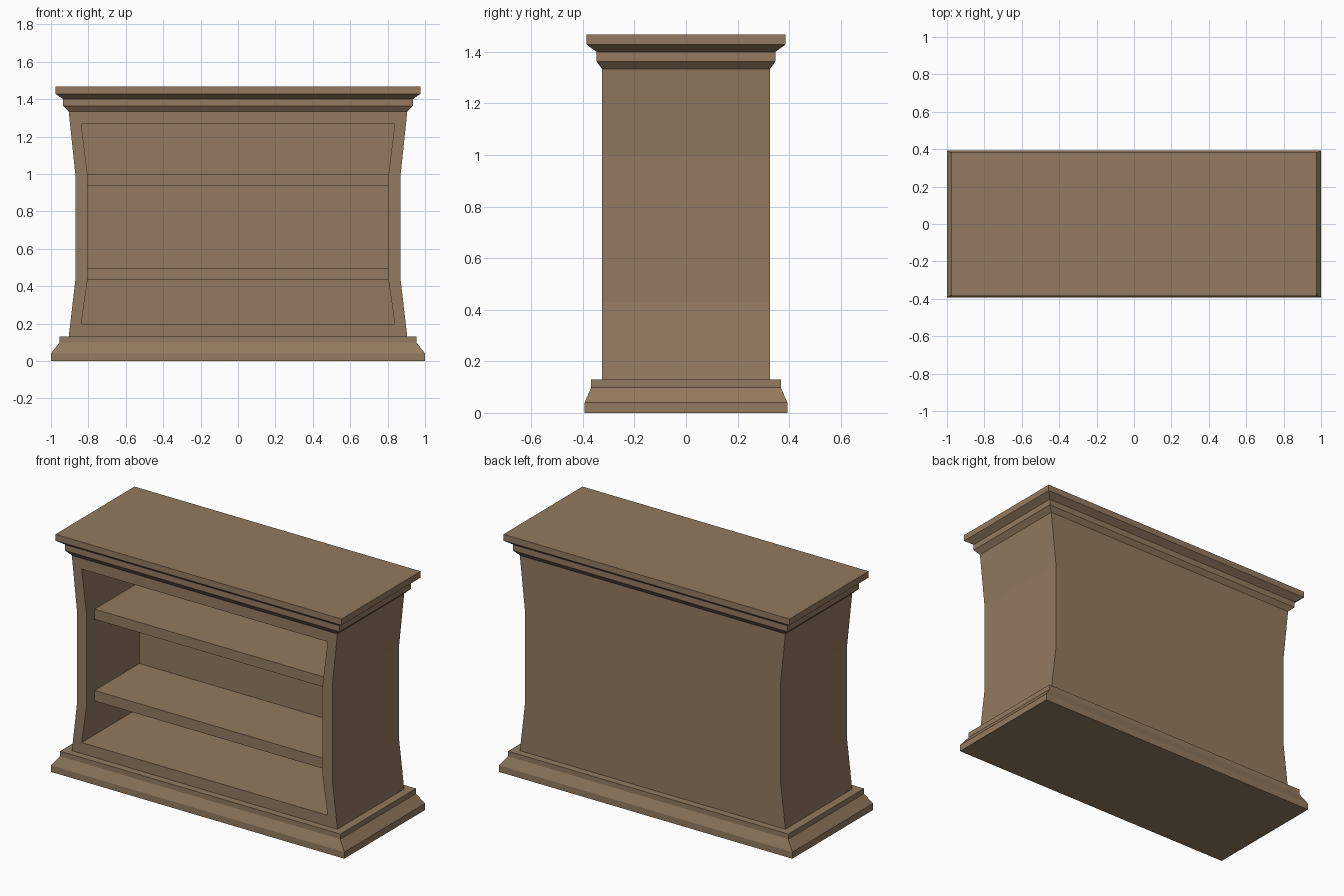
import bpy, bmesh

cube = bpy.data.objects.get("Cube")
if cube:
    bpy.data.objects.remove(cube, do_unlink=True)

wood = bpy.data.materials.new("brown wood")
wood.use_nodes = True
COLOUR = (0.29, 0.195, 0.115, 1)
wood.diffuse_color = COLOUR
bsdf = next(n for n in wood.node_tree.nodes if n.type == "BSDF_PRINCIPLED")
bsdf.inputs["Base Color"].default_value = COLOUR
bsdf.inputs["Roughness"].default_value = 0.8


def finish(name, bm):
    bmesh.ops.recalc_face_normals(bm, faces=bm.faces)
    mesh = bpy.data.meshes.new(name)
    bm.to_mesh(mesh)
    bm.free()
    mesh.materials.append(wood)
    obj = bpy.data.objects.new(name, mesh)
    bpy.context.collection.objects.link(obj)
    return obj


def bridge(bm, a, b):
    """Join two closed loops of vertices with quads."""
    n = len(a)
    for i in range(n):
        j = (i + 1) % n
        bm.faces.new((a[i], a[j], b[j], b[i]))


def moulding(name, profile):
    """Stack of rectangles given as (half width, half depth, height)."""
    bm = bmesh.new()
    rings = [[bm.verts.new((sx * w, sy * d, z))
              for sx, sy in ((-1, -1), (1, -1), (1, 1), (-1, 1))]
             for w, d, z in profile]
    for a, b in zip(rings, rings[1:]):
        bridge(bm, a, b)
    bm.faces.new(rings[0])
    bm.faces.new(rings[-1])
    return finish(name, bm)


def outline(bm, side, y):
    """Mirrored waisted outline from (half width, height) pairs."""
    points = side + [(-x, z) for x, z in reversed(side)]
    return [bm.verts.new((x, y, z)) for x, z in points]


# Waisted cabinet with a recessed front
FRONT, RECESS, BACK = -0.325, 0.19, 0.325
outer = [(0.905, 0.13), (0.87, 0.43), (0.87, 1.0), (0.905, 1.333)]
inner = [(0.838, 0.198), (0.805, 0.43), (0.805, 1.0), (0.838, 1.267)]
bm = bmesh.new()
outer_front, outer_back = outline(bm, outer, FRONT), outline(bm, outer, BACK)
inner_front, inner_back = outline(bm, inner, FRONT), outline(bm, inner, RECESS)
bridge(bm, outer_back, outer_front)
bridge(bm, outer_front, inner_front)
bridge(bm, inner_front, inner_back)
bm.faces.new(outer_back)
bm.faces.new(inner_back)
finish("cabinet_body", bm)

# Shelves, set back from the opening
for name, low, high in (("lower_shelf", 0.432, 0.497), ("upper_shelf", 0.935, 0.998)):
    shelf = moulding(name, [(0.806, 0.22, low), (0.806, 0.22, high)])
    shelf.location.y = -0.025

# Stepped plinth and cornice
moulding("base_plinth", [(1, 0.393, 0), (1, 0.393, 0.04), (0.955, 0.368, 0.098),
                         (0.955, 0.368, 0.13)])
moulding("top_cornice", [(0.905, 0.325, 1.333), (0.935, 0.347, 1.363),
                         (0.935, 0.347, 1.4), (0.975, 0.385, 1.428),
                         (0.975, 0.385, 1.467)])
